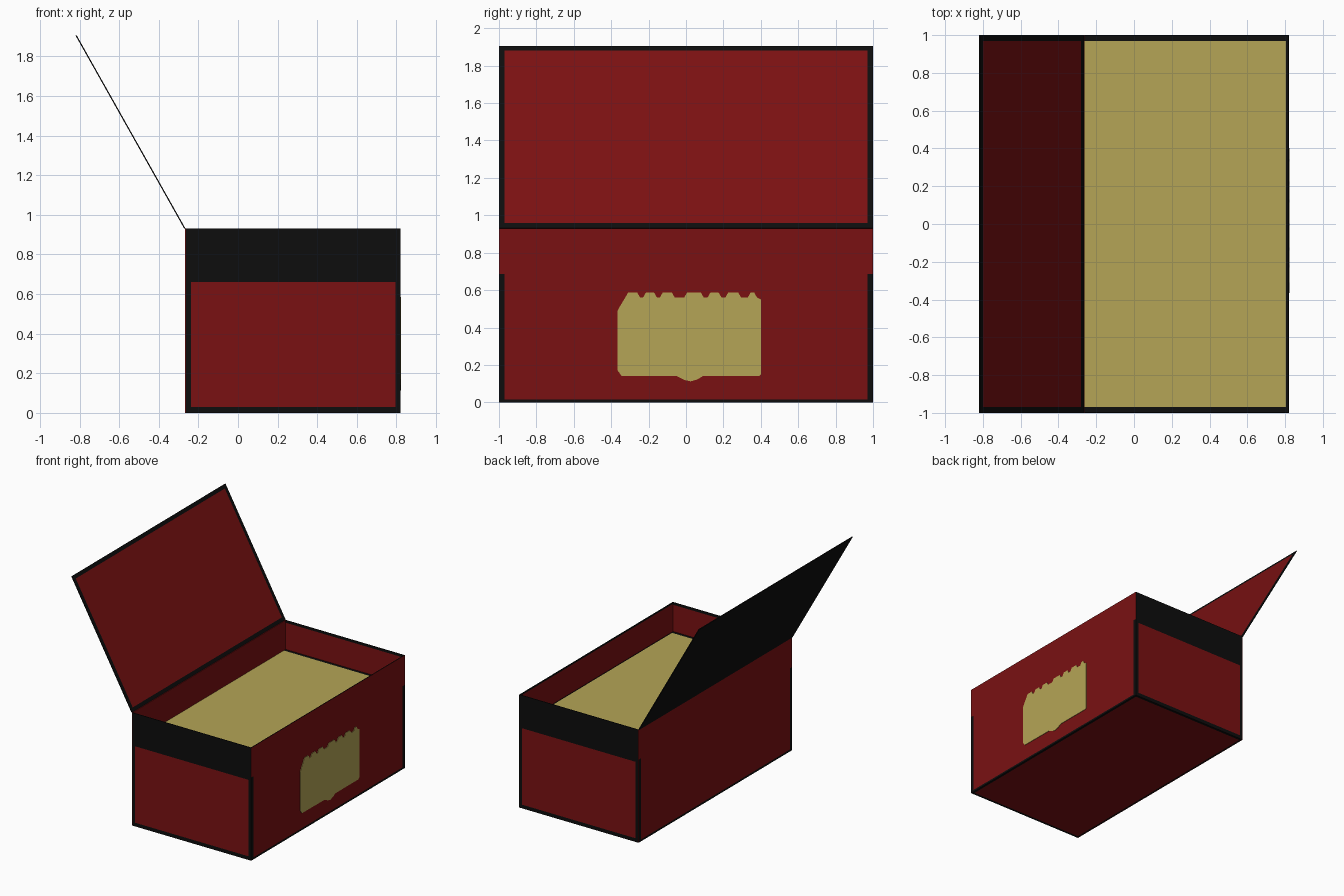
import bpy, bmesh
from mathutils import Vector

if "Cube" in bpy.data.objects:
    bpy.data.objects.remove(bpy.data.objects["Cube"])

# colours
def mat(name, rgb):
    m = bpy.data.materials.new(name)
    m.diffuse_color = (*rgb, 1)
    m.use_nodes = True
    m.node_tree.nodes["Principled BSDF"].inputs["Base Color"].default_value = m.diffuse_color
    return m

MATS = [mat("dark_red", (0.195, 0.0055, 0.006)),
        mat("black", (0.0040, 0.0040, 0.0040)),
        mat("old_gold", (0.46, 0.375, 0.092))]
RED, BLACK, GOLD = 0, 1, 2
X0, X1, H, T = -0.268, 0.82, 0.93, 0.006
FILL = 0.69


def finish(name, bm):
    bmesh.ops.recalc_face_normals(bm, faces=bm.faces)
    me = bpy.data.meshes.new(name)
    bm.to_mesh(me)
    bm.free()
    for m in MATS:
        me.materials.append(m)
    ob = bpy.data.objects.new(name, me)
    bpy.context.collection.objects.link(ob)


def panel(name, origin, u, v, depth, us, vs, outer, inner, edge):
    """Thin board cut at us / vs; outer and inner sides coloured by rule(a, b)."""
    o, u, v, d = Vector(origin), Vector(u), Vector(v), Vector(depth)
    bm = bmesh.new()
    P = [[[bm.verts.new(o + u * a + v * b + d * k) for k in (0, 1)] for b in vs] for a in us]
    nu, nv = len(us) - 1, len(vs) - 1
    for i in range(nu):
        for j in range(nv):
            a, b = (us[i] + us[i + 1]) / 2, (vs[j] + vs[j + 1]) / 2
            for k, rule in ((0, outer), (1, inner)):
                f = bm.faces.new([P[i][j][k], P[i + 1][j][k], P[i + 1][j + 1][k], P[i][j + 1][k]])
                f.material_index = rule(a, b)
    # rim around the board
    ring = ([(i, 0) for i in range(nu)] + [(nu, j) for j in range(nv)] +
            [(i, nv) for i in range(nu, 0, -1)] + [(0, j) for j in range(nv, 0, -1)])
    for (i, j), (m, n) in zip(ring, ring[1:] + ring[:1]):
        f = bm.faces.new([P[i][j][0], P[m][n][0], P[m][n][1], P[i][j][1]])
        f.material_index = edge
    finish(name, bm)


def framed(lo_a, hi_a, lo_b, hi_b, fill):
    return lambda a, b: fill if lo_a < a < hi_a and lo_b < b < hi_b else BLACK


# end walls: black band on top, red field framed in black
xs = [X0 + T, X0 + 0.03, X1 - 0.025, X1 - T]
for name, s in (("front_wall", -1), ("back_wall", 1)):
    panel(name, (0, s, 0), (1, 0, 0), (0, 0, 1), (0, -s * T, 0),
          xs, [0, 0.03, 0.66, H - 0.02, H],
          framed(xs[1], xs[2], 0.03, 0.66, RED),
          lambda a, b: BLACK if b > H - 0.02 else RED, BLACK)

# long walls: thin black corner strips below the fill level
ys = [-1, -0.97, 0.97, 1]
for name, x, d in (("left_wall", X0, T), ("right_wall", X1, -T)):
    top = H - 0.012 if d < 0 else H
    panel(name, (x, 0, 0), (0, 1, 0), (0, 0, 1), (d, 0, 0),
          ys, [0, 0.016, 0.685, H - 0.012, H],
          lambda a, b: BLACK if b < 0.016 or (abs(a) > 0.97 and b < 0.685) else RED,
          lambda a, b, top=top: BLACK if b > top else RED,
          BLACK if d < 0 else RED)

# bottom
panel("bottom", (0, 0, 0), (1, 0, 0), (0, 1, 0), (0, 0, T),
      [X0 + T, X0 + 0.018, X1 - 0.018, X1 - T], [-1 + T, -0.98, 0.98, 1 - T],
      framed(X0 + 0.018, X1 - 0.018, -0.98, 0.98, RED), lambda a, b: RED, BLACK)

# contents: gold sheet with black margins
panel("contents", (0, 0, FILL), (1, 0, 0), (0, 1, 0), (0, 0, -T),
      [X0 + T, X1 - 0.014, X1 - T], [-1 + T, -0.97, 0.97, 1 - T],
      framed(X0, X1 - 0.014, -0.97, 0.97, GOLD), lambda a, b: BLACK, BLACK)

# open lid: black outside, framed red inside
hinge, tip = Vector((X0, 0, H)), Vector((-0.817, 0, 1.905))
slope = tip - hinge
L = slope.length
slope.normalize()
inward = Vector((slope.z, 0, -slope.x))
panel("lid", hinge - inward * T / 2, slope, (0, 1, 0), inward * T,
      [0, 0.03, L - 0.03, L], ys,
      lambda a, b: BLACK, framed(0.03, L - 0.03, -0.97, 0.97, RED), BLACK)

# label plate with a scalloped top edge
pts = [(-0.365, 0.17), (-0.345, 0.142), (-0.05, 0.14), (-0.01, 0.12), (0.025, 0.112),
       (0.06, 0.122), (0.09, 0.14), (0.39, 0.14), (0.402, 0.15), (0.402, 0.55)]
bumps = [(-0.32, -0.25), (-0.225, -0.16), (-0.135, -0.065), (-0.005, 0.09),
         (0.12, 0.185), (0.215, 0.29), (0.335, 0.375)]
for a, b in reversed(bumps):
    pts += [(b + 0.005, 0.56), (b - 0.01, 0.586), (a + 0.01, 0.586), (a - 0.005, 0.56)]
pts += [(-0.355, 0.51), (-0.365, 0.49)]
bm = bmesh.new()
face = bm.faces.new([bm.verts.new((X1, y, z)) for y, z in pts])
ext = bmesh.ops.extrude_face_region(bm, geom=[face])["geom"]
bmesh.ops.translate(bm, vec=(0.004, 0, 0), verts=[g for g in ext if isinstance(g, bmesh.types.BMVert)])
for f in bm.faces:
    f.material_index = GOLD
finish("label", bm)
